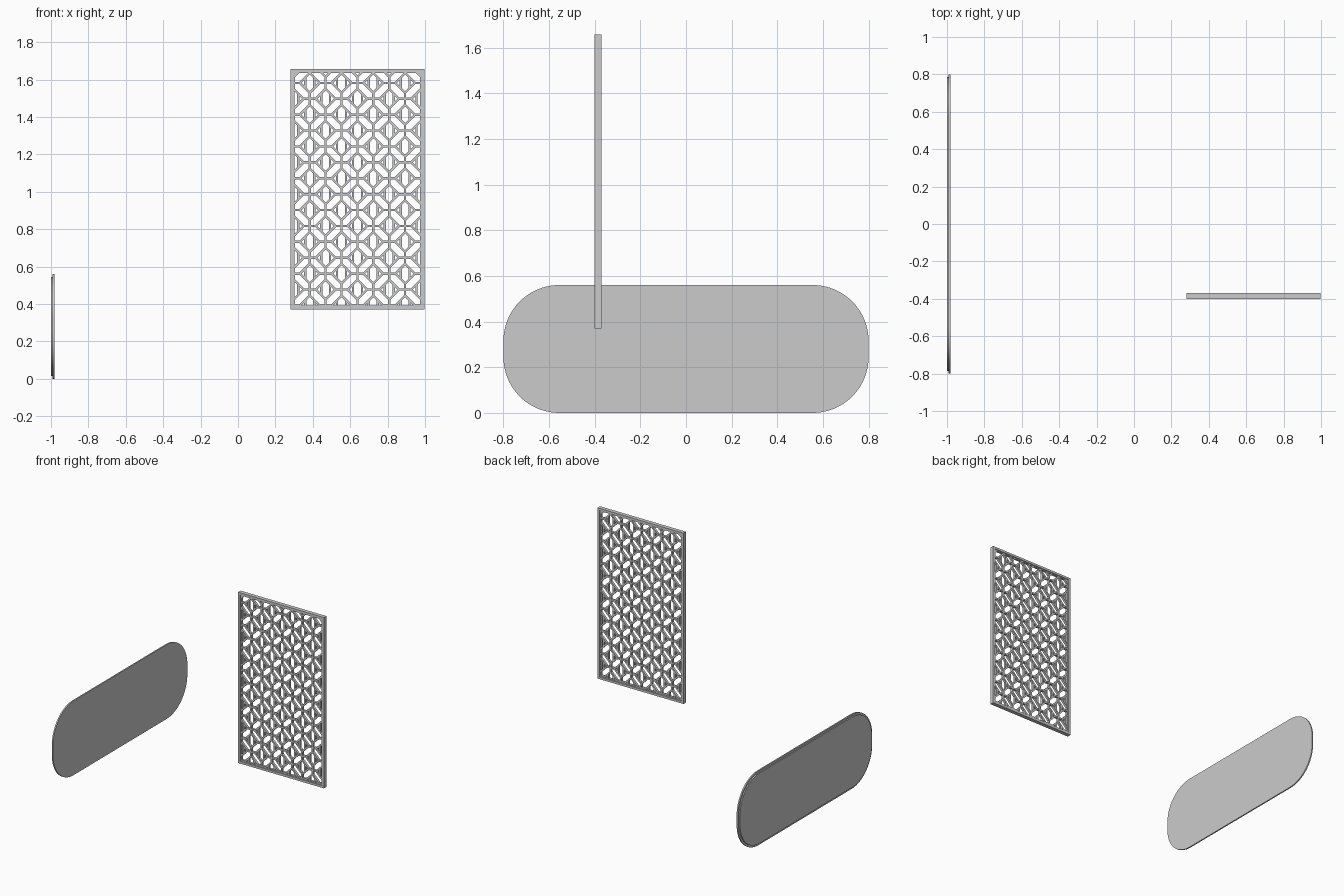
import bpy, math
from mathutils import Vector

if "Cube" in bpy.data.objects:
    bpy.data.objects.remove(bpy.data.objects["Cube"])

X0, X1, Z0, Z1 = 0.28, 0.997, 0.37, 1.657    # screen outline
FY, FRAME, BAR = -0.385, 0.017, 0.012        # screen centre, frame and bar width
A = 0.085                                    # lattice spacing


def clip(poly, p, n):
    """Keep the part of a convex polygon on the n side of a line through p."""
    out = []
    for a, b in zip(poly, poly[1:] + poly[:1]):
        da, db = (a - p).dot(n), (b - p).dot(n)
        if da >= 0:
            out.append(a)
        if da * db < 0:
            out.append(a.lerp(b, da / (da - db)))
    return out


def area(poly):
    return sum(a.cross(b) for a, b in zip(poly, poly[1:] + poly[:1])) / 2


def opening(points, rect):
    """Shrink a lattice cell by half a bar and trim it to the frame."""
    cell = [Vector(p) for p in points]
    if area(cell) < 0:
        cell.reverse()
    res = cell[:]
    for a, b in zip(cell, cell[1:] + cell[:1]):
        d = (b - a).normalized()
        n = Vector((-d.y, d.x))
        res = clip(res, a + n * BAR / 2, n)
    lo, hi = Vector(rect[:2]), Vector(rect[2:])
    for p, n in ((lo, (1, 0)), (lo, (0, 1)), (hi, (-1, 0)), (hi, (0, -1))):
        res = clip(res, p, Vector(n))
    clean = [p for i, p in enumerate(res) if (p - res[i - 1]).length > 1e-5]
    return clean if len(clean) > 2 and area(clean) > 3e-5 else None


def rect_loop(x0, z0, x1, z1):
    return [(x0, z0), (x1, z0), (x1, z1), (x0, z1)]


def filled(name, loops, depth, location, rotation, smooth=False):
    """Flat outline with holes, extruded to a solid mesh."""
    cu = bpy.data.curves.new(name, 'CURVE')
    cu.dimensions, cu.fill_mode, cu.extrude = '2D', 'BOTH', depth / 2
    for loop in loops:
        s = cu.splines.new('POLY')
        s.points.add(len(loop) - 1)
        for pt, c in zip(s.points, loop):
            pt.co = (c[0], c[1], 0, 1)
        s.use_cyclic_u = True
    ob = bpy.data.objects.new(name, cu)
    bpy.context.collection.objects.link(ob)
    ob.location, ob.rotation_euler = location, rotation
    bpy.ops.object.select_all(action='DESELECT')
    ob.select_set(True)
    bpy.context.view_layer.objects.active = ob
    bpy.ops.object.convert(target='MESH')
    if smooth:
        bpy.ops.object.shade_smooth_by_angle()
    else:
        bpy.ops.object.shade_flat()


# screen frame
upright = (math.pi / 2, 0, 0)
inner = (X0 + FRAME, Z0 + FRAME, X1 - FRAME, Z1 - FRAME)
filled("screen_frame", [rect_loop(X0, Z0, X1, Z1), rect_loop(*inner)],
       0.03, (0, FY, 0), upright)

# lattice: diagonal petals between nodes, tall hexagons and small triangles
edge = BAR / 2
trim = (inner[0] + edge, inner[1] + edge, inner[2] - edge, inner[3] - edge)
cx, cz = (X0 + X1) / 2, 0.987
r, w = 0.38 * A, 0.28 * A
h = A - r
k = h - w
cells = []
for i in range(-6, 7):
    for j in range(-9, 10):
        x, z = cx + i * A, cz + j * A
        if (i + j) % 2:
            for s in (1, -1):
                cells.append([(x, z), (x + s * r, z), (x + s * A, z + h),
                              (x + s * A, z + A), (x + s * h, z + A),
                              (x, z + r)])
        else:
            cells.append([(x, z - h), (x + w, z - k), (x + w, z + k),
                          (x, z + h), (x - w, z + k), (x - w, z - k)])
            for s in (1, -1):
                cells.append([(x + s * w, z - k), (x + s * h, z),
                              (x + s * w, z + k)])
holes = [o for o in (opening(c, trim) for c in cells) if o]
filled("screen_lattice", [rect_loop(*inner)] + holes, 0.018, (0, FY, 0), upright)


# rounded wall panel with a narrower backing
def rounded(half_w, half_h, rad, steps=20):
    pts = []
    for q, (sx, sy) in enumerate(((1, 1), (-1, 1), (-1, -1), (1, -1))):
        for t in range(steps + 1):
            a = (q + t / steps) * math.pi / 2
            pts.append((sx * (half_w - rad) + rad * math.cos(a),
                        sy * (half_h - rad) + rad * math.sin(a)))
    return pts


sideways = (math.pi / 2, 0, math.pi / 2)
filled("panel_front", [rounded(0.8, 0.28, 0.245)], 0.01,
       (-0.987, 0, 0.28), sideways, True)
filled("panel_back", [rounded(0.785, 0.265, 0.23)], 0.008,
       (-0.996, 0, 0.28), sideways, True)
